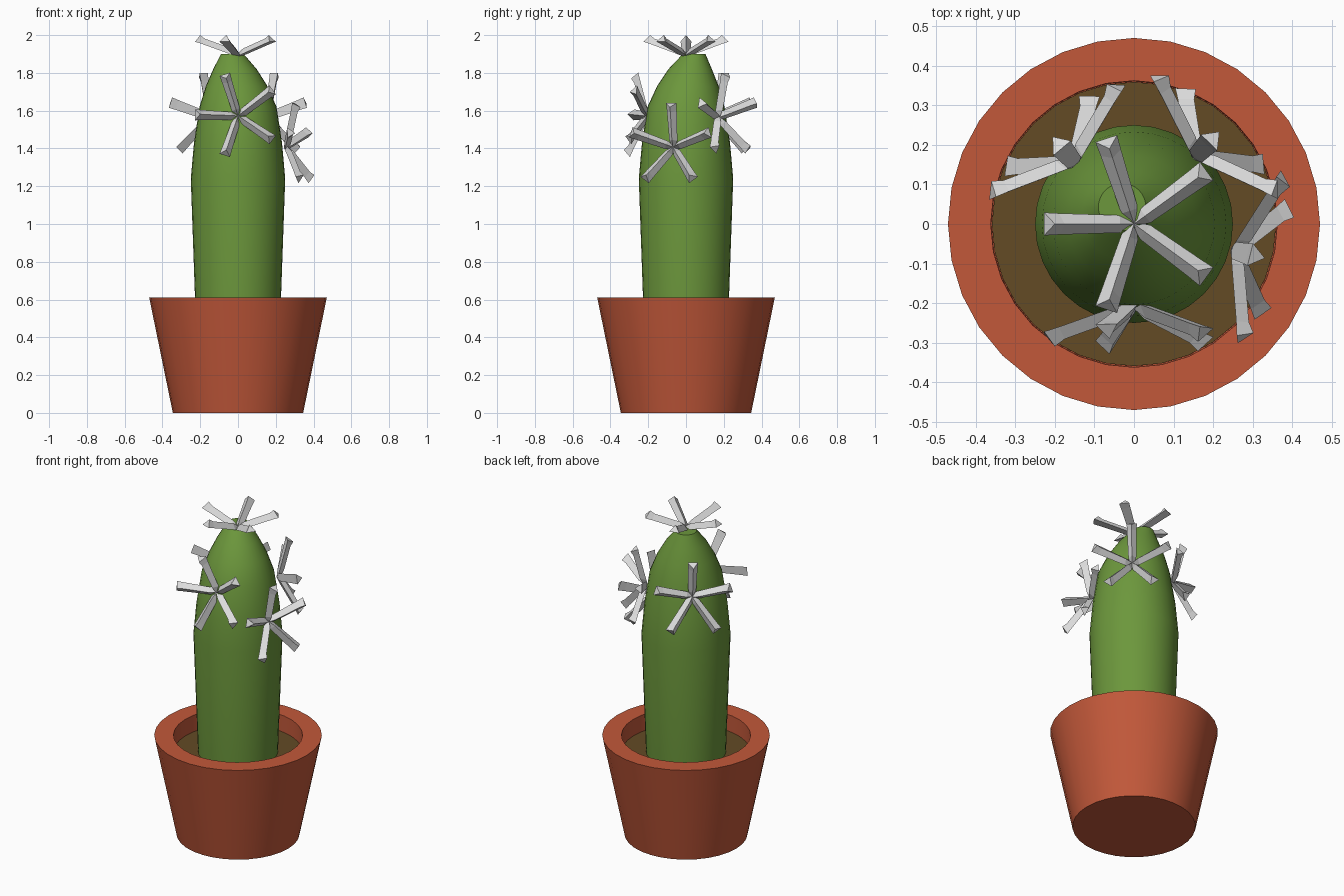
import bpy, math
from mathutils import Vector

if "Cube" in bpy.data.objects:
    bpy.data.objects.remove(bpy.data.objects["Cube"])


def material(name, r, g, b):
    m = bpy.data.materials.new(name)
    m.diffuse_color = (r, g, b, 1)
    m.use_nodes = True
    m.node_tree.nodes["Principled BSDF"].inputs["Base Color"].default_value = m.diffuse_color
    return m


TERRACOTTA = material("terracotta", 0.54, 0.098, 0.042)
SOIL = material("soil_brown", 0.125, 0.07, 0.018)
GREEN = material("cactus_green", 0.15, 0.31, 0.045)
GREY = material("spine_grey", 0.72, 0.72, 0.72)


def make(name, verts, faces, mat, smooth=True):
    me = bpy.data.meshes.new(name)
    me.from_pydata(verts, [], faces)
    me.update()
    ob = bpy.data.objects.new(name, me)
    bpy.context.collection.objects.link(ob)
    me.materials.append(mat)
    if smooth:
        bpy.ops.object.select_all(action='DESELECT')
        ob.select_set(True)
        bpy.context.view_layer.objects.active = ob
        bpy.ops.object.shade_smooth_by_angle(angle=math.radians(35))
    return ob


def loft(name, rings, mat, n=32):
    """Capped stack of circles: (radius, z, centre x, centre y)."""
    verts, faces = [], []
    for r, z, cx, cy in rings:
        for i in range(n):
            a = 2 * math.pi * i / n
            verts.append((cx + r * math.cos(a), cy + r * math.sin(a), z))
    for k in range(len(rings) - 1):
        for i in range(n):
            j = (i + 1) % n
            faces.append((k * n + i, k * n + j, (k + 1) * n + j, (k + 1) * n + i))
    faces.append(tuple(reversed(range(n))))
    last = (len(rings) - 1) * n
    faces.append(tuple(range(last, last + n)))
    return make(name, verts, faces, mat)


# pot with thick rim and recessed inside
loft("pot", [(0.345, 0, 0, 0), (0.47, 0.61, 0, 0), (0.362, 0.61, 0, 0),
             (0.36, 0.505, 0, 0)], TERRACOTTA)
# soil disc
loft("soil", [(0.359, 0.50, 0, 0), (0.359, 0.51, 0, 0)], SOIL)
# cactus body, its tip leaning slightly to the back left
loft("cactus_body", [(0.224, 0.505, 0, 0), (0.25, 1.24, 0, 0), (0.233, 1.43, 0, 0),
                     (0.204, 1.62, 0, 0), (0.163, 1.73, -0.007, 0.01),
                     (0.115, 1.82, -0.016, 0.022), (0.06, 1.9, -0.03, 0.043)], GREEN)


def spine_cluster(name, centre, normal, up, start):
    """Five ridged arms rising outward from one point."""
    n = Vector(normal).normalized()
    u = Vector(up).cross(n).normalized()
    v = n.cross(u)
    c = Vector(centre)
    # base radius, base rise, half width, ridge radius, ridge rise
    sections = [(0.0, 0.0, 0.006, 0.0, 0.02), (0.035, 0.012, 0.022, 0.035, 0.045),
                (0.19, 0.068, 0.027, 0.175, 0.096), (0.227, 0.08, 0.029, 0.2, 0.115)]
    verts, faces = [], []
    for k in range(5):
        a = math.radians(start + 72 * k)
        d = u * math.cos(a) + v * math.sin(a)
        s = n.cross(d)
        b = len(verts)
        for r, h, w, rr, rh in sections:
            verts += [c + d * r + n * h - s * w, c + d * r + n * h + s * w,
                      c + d * rr + n * rh]
        for q in range(len(sections) - 1):
            o = b + 3 * q
            for i in range(3):
                j = (i + 1) % 3
                faces.append((o + i, o + 3 + i, o + 3 + j, o + j))
        faces.append((b, b + 1, b + 2))
        e = b + 3 * (len(sections) - 1)
        faces.append((e + 2, e + 1, e))
    ob = make(name, verts, faces, GREY, smooth=False)
    bpy.context.view_layer.objects.active = ob
    bpy.ops.object.mode_set(mode='EDIT')
    bpy.ops.mesh.select_all(action='SELECT')
    bpy.ops.mesh.normals_make_consistent(inside=False)
    bpy.ops.object.mode_set(mode='OBJECT')


def side_cluster(name, x, y, z, azimuth, tilt, start):
    a = math.radians(azimuth)
    spine_cluster(name, (x, y, z), (math.cos(a), math.sin(a), tilt), (0, 0, 1), start)


# spine clusters: one on top, four around the upper body
spine_cluster("top_spines", (0, 0, 1.885), (0, 0, 1), (0, 1, 0), 36)
side_cluster("front_spines", 0, -0.195, 1.57, -90, 0.1, 36)
side_cluster("right_spines", 0.245, -0.065, 1.405, -14, 0.13, 90)
side_cluster("back_right_spines", 0.15, 0.165, 1.565, 46, 0.1, 90)
side_cluster("back_left_spines", -0.145, 0.148, 1.565, 130, 0.1, 90)
